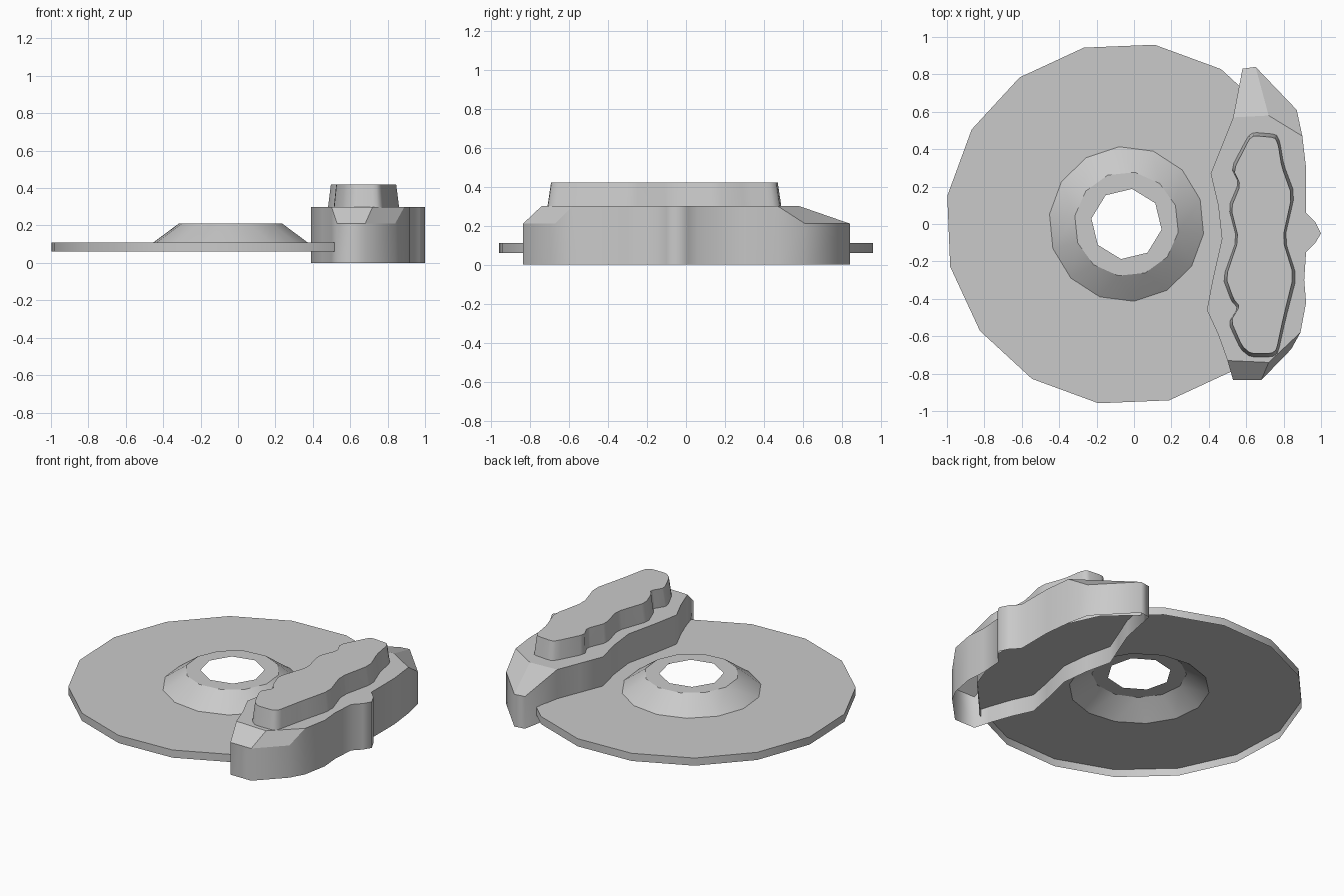
import bpy, bmesh
from math import radians, cos, sin, pi

cube = bpy.data.objects.get("Cube")
if cube:
    bpy.data.objects.remove(cube, do_unlink=True)

metal = bpy.data.materials.new("grey_metal")
metal.use_nodes = True
GREY = (0.59, 0.59, 0.59, 1)
metal.diffuse_color = GREY
for node in metal.node_tree.nodes:
    if node.type == "BSDF_PRINCIPLED":
        node.inputs["Base Color"].default_value = GREY

CENTRE_X = -0.04   # axis of the disc


def finish(name, bm, flat_faces=()):
    """Smooth shading, with hard edges around the given flat faces."""
    for face in bm.faces:
        face.smooth = True
    for face in flat_faces:
        for edge in face.edges:
            edge.smooth = False
    mesh = bpy.data.meshes.new(name)
    bm.to_mesh(mesh)
    bm.free()
    mesh.materials.append(metal)
    obj = bpy.data.objects.new(name, mesh)
    bpy.context.collection.objects.link(obj)


def ring(bm, sides, start, radius, z):
    """Regular polygon of vertices around the disc axis."""
    step = 2 * pi / sides
    return [bm.verts.new((CENTRE_X + radius * cos(radians(start) + k * step),
                          radius * sin(radians(start) + k * step), z))
            for k in range(sides)], radians(start)


def zip_rings(bm, ring_a, ring_b):
    """Join two rings, which may have different side counts."""
    (a, a0), (b, b0) = ring_a, ring_b
    n, m = len(a), len(b)
    i = j = 0
    faces = []
    while i < n or j < m:
        next_a = a0 + (i + 1) * 2 * pi / n if i < n else 99
        next_b = b0 + (j + 1) * 2 * pi / m if j < m else 99
        di = int(next_a <= next_b + 1e-6)
        dj = int(next_b <= next_a + 1e-6)
        face = [a[i % n], b[j % m]]
        if dj:
            face.append(b[(j + 1) % m])
        if di:
            face.append(a[(i + 1) % n])
        faces.append(bm.faces.new(face))
        i, j = i + di, j + dj
    return faces


# Disc shell, open underneath, with its raised hub
bm = bmesh.new()
hole = ring(bm, 8, 36, 0.19, 0.21)
hub_top = ring(bm, 12, 21, 0.28, 0.21)
hub_base = ring(bm, 14, 18.4, 0.415, 0.11)
rim_top = ring(bm, 16, 13.6, 0.97, 0.11)
rim_low = ring(bm, 16, 13.6, 0.97, 0.06)
flat = zip_rings(bm, hole, hub_top)
zip_rings(bm, hub_top, hub_base)
flat += zip_rings(bm, hub_base, rim_top)
zip_rings(bm, rim_top, rim_low)
finish("brake_disc", bm, flat)

# Curved rows of thin five-sided vent marks on the disc
bm = bmesh.new()
for row in range(15):
    for k, radius in enumerate((0.907, 0.842, 0.795, 0.734)):
        a = radians(73 + 24 * row - 5.9 * k)
        cx, cy = CENTRE_X + radius * cos(a), radius * sin(a)
        bm.faces.new([bm.verts.new((cx + 0.027 * cos(a + t * 2 * pi / 5),
                                    cy + 0.027 * sin(a + t * 2 * pi / 5), 0.112))
                      for t in range(5)])
finish("vent_marks", bm)


def walls(bm, low, top):
    """Side faces of a clockwise outline."""
    for i in range(len(low)):
        j = (i + 1) % len(low)
        bm.faces.new((low[j], low[i], top[i], top[j]))


# Caliper body: open underneath, sloped at both ends
east = [(0.90, 0.47), (0.92, 0.30), (0.92, 0.06), (0.97, 0.01), (1.0, -0.05),
        (0.97, -0.10), (0.92, -0.15), (0.91, -0.30), (0.92, -0.42), (0.89, -0.58)]
south = [(0.84, -0.67), (0.68, -0.835), (0.53, -0.835)]
west = [(0.50, -0.73), (0.45, -0.59), (0.39, -0.46), (0.42, -0.30), (0.47, -0.08),
        (0.45, 0.10), (0.41, 0.27), (0.47, 0.42), (0.53, 0.57)]
north = [(0.58, 0.83), (0.65, 0.84), (0.87, 0.61)]

bm = bmesh.new()
low, top = [], []
e, s, w, n = [], [], [], []
for part, store, z in ((east, e, 0.3), (south, s, 0.21), (west, w, 0.3), (north, n, 0.21)):
    for x, y in part:
        low.append(bm.verts.new((x, y, 0)))
        store.append(bm.verts.new((x, y, z)))
    top += store
walls(bm, low, top)
ridge_s = bm.verts.new((0.72, -0.74, 0.3))
ridge_n = bm.verts.new((0.72, 0.58, 0.3))
flat = [bm.faces.new(loop[::-1]) for loop in (
    e + [ridge_s] + w + [ridge_n],
    [e[-1], s[0], s[1], ridge_s], [ridge_s, s[1], s[2], w[0]],
    [w[-1], n[0], n[1], ridge_n], [ridge_n, n[1], n[2], e[0]])]
finish("caliper_body", bm, flat)

# Raised wavy cap on the caliper, slightly tapered, with eased corners
cap = [(0.64, 0.49), (0.76, 0.48), (0.78, 0.44), (0.80, 0.32), (0.86, 0.16),
       (0.805, -0.08), (0.87, -0.28), (0.81, -0.51), (0.77, -0.69), (0.74, -0.71),
       (0.62, -0.71), (0.57, -0.67), (0.505, -0.53), (0.555, -0.45), (0.52, -0.41),
       (0.475, -0.29), (0.55, -0.08), (0.505, 0.09), (0.56, 0.22), (0.52, 0.30),
       (0.61, 0.47)]
eased = []
for (x0, y0), (x1, y1) in zip(cap, cap[1:] + cap[:1]):
    for t in (0.15, 0.85):
        eased.append((x0 + (x1 - x0) * t, y0 + (y1 - y0) * t))
bm = bmesh.new()
low = [bm.verts.new((x, y, 0.3)) for x, y in eased]
top = [bm.verts.new((0.67 + (x - 0.67) * 0.92, -0.11 + (y + 0.11) * 0.97, 0.42))
       for x, y in eased]
walls(bm, low, top)
finish("caliper_cap", bm, [bm.faces.new(top[::-1])])
